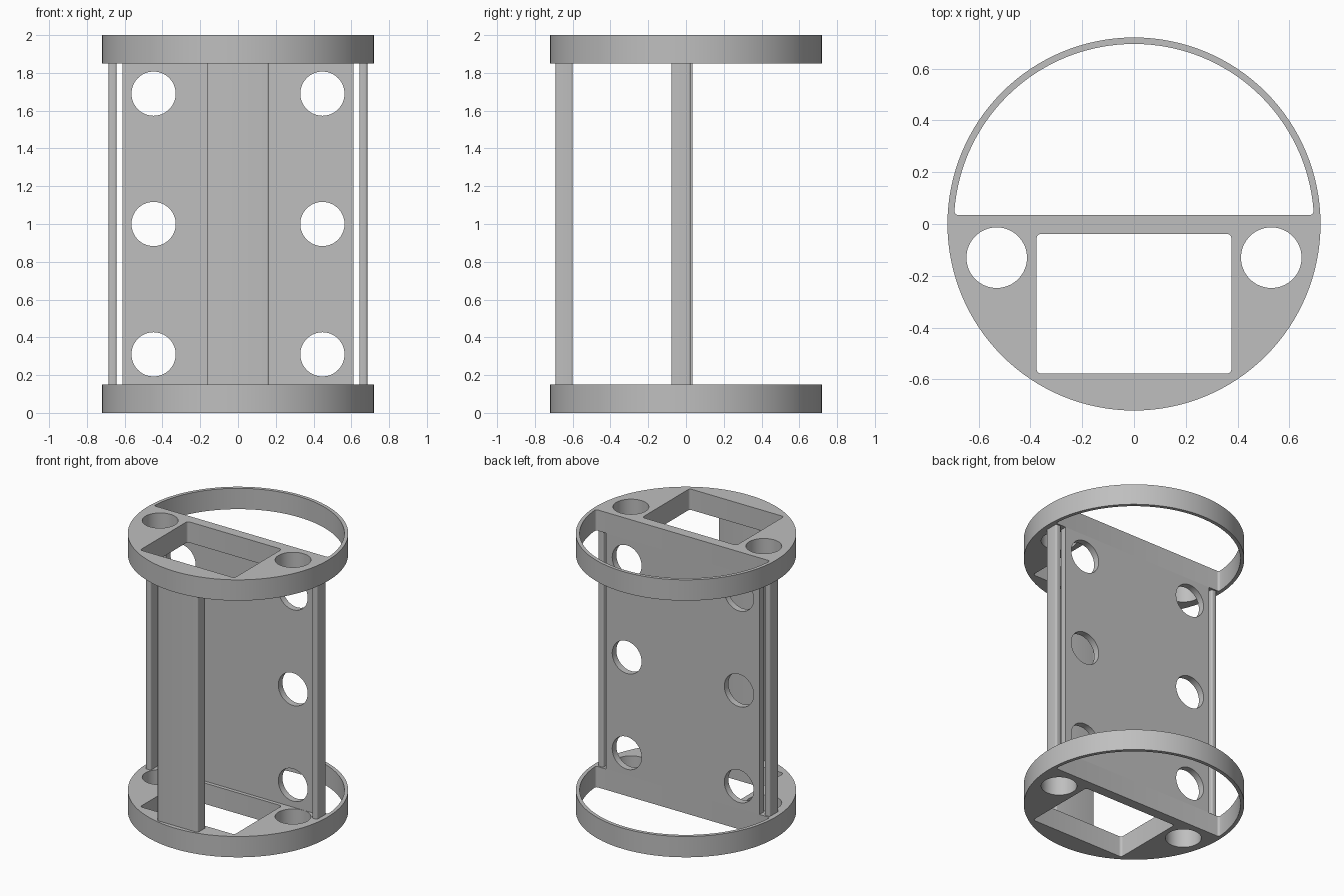
import bpy, bmesh
from math import pi, cos, sin, sqrt, atan2, radians
from mathutils import Matrix

cube = bpy.data.objects.get("Cube")
if cube:
    bpy.data.objects.remove(cube, do_unlink=True)

grey = bpy.data.materials.new("plain grey")
grey.use_nodes = True
colour = (0.52, 0.52, 0.52, 1)
grey.diffuse_color = colour
grey.node_tree.nodes["Principled BSDF"].inputs["Base Color"].default_value = colour

R, RING_H, HEIGHT = 0.72, 0.15, 2.0
CHORD = 0.035            # back face of the cross wall
BODY_H = HEIGHT - 2 * RING_H


def arc(cx, cy, r, start, end, n):
    return [(cx + r * cos(start + (end - start) * i / n),
             cy + r * sin(start + (end - start) * i / n)) for i in range(n + 1)]


def circle(cx, cy, r, n=64):
    return arc(cx, cy, r, 0, 2 * pi, n)[:-1]


def rounded_rect(x0, x1, y0, y1, f):
    corners = ((x1 - f, y1 - f), (x0 + f, y1 - f), (x0 + f, y0 + f), (x1 - f, y0 + f))
    return [p for i, (cx, cy) in enumerate(corners)
            for p in arc(cx, cy, f, i * pi / 2, (i + 1) * pi / 2, 5)]


def half_moon(r, y, f):
    # half circle above the line y with filleted corners
    cx, cy = sqrt((r - f) ** 2 - (y + f) ** 2), y + f
    a = atan2(cy, cx)
    return (arc(cx, cy, f, -pi / 2, a, 6) + arc(0, 0, r, a, pi - a, 64)[1:-1]
            + arc(-cx, cy, f, pi - a, 1.5 * pi, 6))


def extrude(name, outlines, depth, matrix):
    # filled outline with holes, extruded symmetrically about its plane
    curve = bpy.data.curves.new(name, 'CURVE')
    curve.dimensions, curve.fill_mode, curve.extrude = '2D', 'BOTH', depth / 2
    for points in outlines:
        spline = curve.splines.new('POLY')
        spline.points.add(len(points) - 1)
        for p, (x, y) in zip(spline.points, points):
            p.co = (x, y, 0, 1)
        spline.use_cyclic_u = True
    helper = bpy.data.objects.new(name + " outline", curve)
    bpy.context.collection.objects.link(helper)
    bpy.context.view_layer.update()
    evaluated = helper.evaluated_get(bpy.context.evaluated_depsgraph_get())
    mesh = bpy.data.meshes.new_from_object(evaluated)
    bpy.data.objects.remove(helper, do_unlink=True)

    bm = bmesh.new()
    bm.from_mesh(mesh)
    bmesh.ops.remove_doubles(bm, verts=bm.verts, dist=1e-5)
    bmesh.ops.transform(bm, matrix=matrix, verts=bm.verts)
    bmesh.ops.recalc_face_normals(bm, faces=bm.faces)
    bm.to_mesh(mesh)
    bm.free()
    mesh.materials.clear()
    mesh.materials.append(grey)

    obj = bpy.data.objects.new(name, mesh)
    bpy.context.collection.objects.link(obj)
    bpy.ops.object.select_all(action='DESELECT')
    obj.select_set(True)
    bpy.context.view_layer.objects.active = obj
    bpy.ops.object.shade_smooth_by_angle(angle=radians(30))
    return obj


def at_height(z):
    return Matrix.Translation((0, 0, z))


# End rings: half open, half solid with a window and two round holes
ring_outline = [circle(0, 0, R, 128),
                half_moon(0.695, CHORD, 0.015),
                rounded_rect(-0.376, 0.376, -0.578, -0.038, 0.018),
                circle(-0.53, -0.13, 0.117),
                circle(0.53, -0.13, 0.117)]
for name, z in (("bottom_ring", RING_H / 2), ("top_ring", HEIGHT - RING_H / 2)):
    extrude(name, ring_outline, RING_H, at_height(z))

# Cross wall: upright plate with two columns of round holes
half = BODY_H / 2
thickness = 0.047
wall_outline = [[(-0.612, -half), (0.612, -half), (0.612, half), (-0.612, half)]]
wall_outline += [circle(side * 0.447, level * 0.69, 0.117)
                 for side in (-1, 1) for level in (-1, 0, 1)]
upright = (Matrix.Translation((0, CHORD - thickness / 2, HEIGHT / 2))
           @ Matrix.Rotation(pi / 2, 4, 'X'))
extrude("cross_wall", wall_outline, thickness, upright)

# Posts joining the two rings
posts = {"front_post": rounded_rect(-0.162, 0.162, -0.69, -0.6, 0.01),
         "left_post": rounded_rect(0.642, 0.685, -0.078, 0.025, 0.012),
         "right_post": rounded_rect(-0.685, -0.642, -0.078, 0.025, 0.012)}
for name, outline in posts.items():
    extrude(name, [outline], BODY_H, at_height(HEIGHT / 2))
